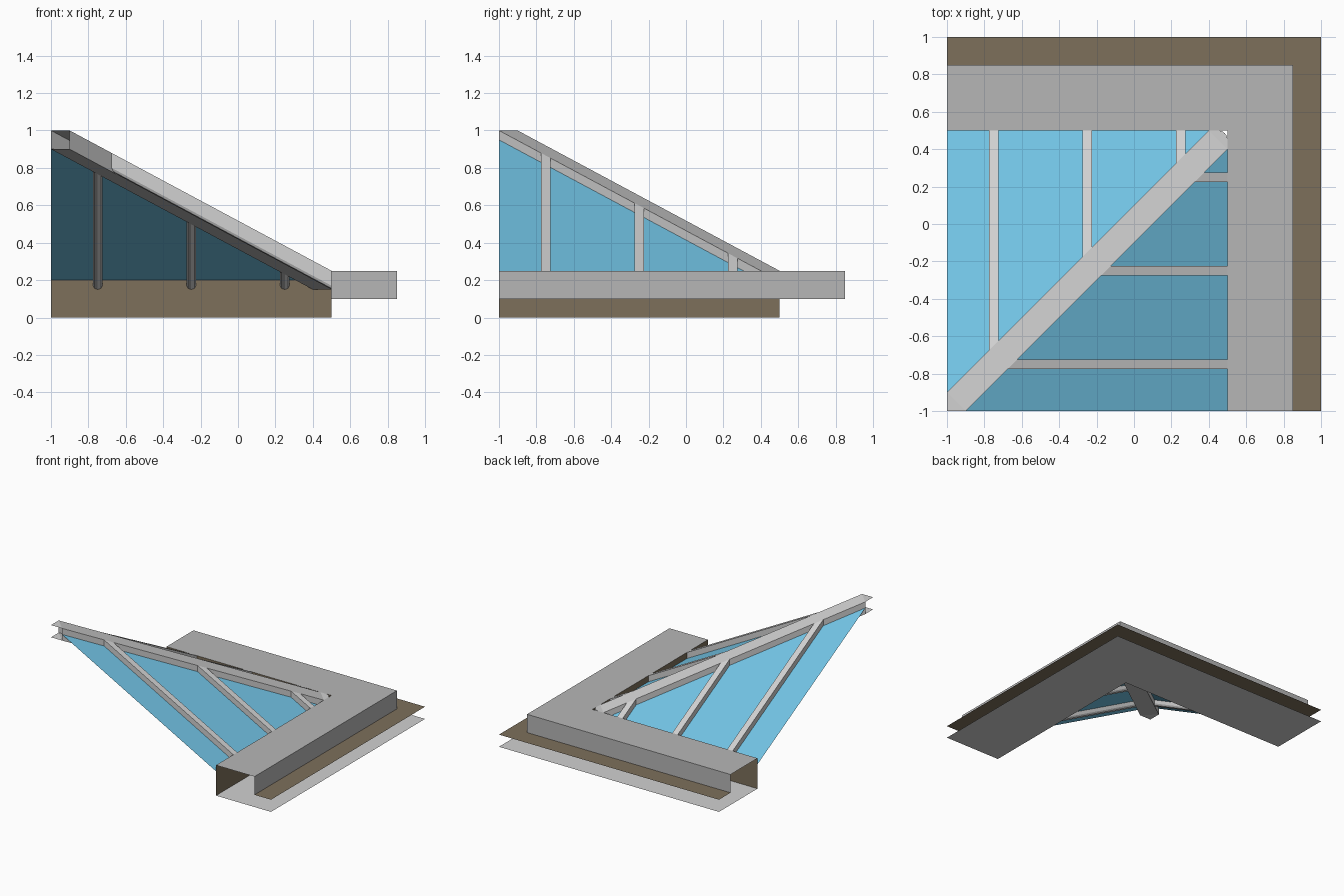
import bpy, bmesh, math

if "Cube" in bpy.data.objects:
    bpy.data.objects.remove(bpy.data.objects["Cube"])

def material(name, rgb):
    m = bpy.data.materials.new(name)
    m.diffuse_color = (*rgb, 1)
    m.use_nodes = True
    m.node_tree.nodes["Principled BSDF"].inputs["Base Color"].default_value = m.diffuse_color
    return m

LIGHT = material("light metal", (0.64, 0.64, 0.64))
GREY = material("grey metal", (0.47, 0.47, 0.47))
WOOD = material("brown board", (0.205, 0.16, 0.105))
GLASS = material("blue glass", (0.165, 0.54, 0.77))

SLOPE = 0.75 / 1.4

def glass_z(d):
    """Height of the glazing plane at distance d along its own axis."""
    return 0.2 + SLOPE * (0.5 - d)

def make(name, faces, mat):
    bm = bmesh.new()
    for f in faces:
        bm.faces.new([bm.verts.new(p) for p in f])
    bmesh.ops.remove_doubles(bm, verts=bm.verts[:], dist=1e-5)
    me = bpy.data.meshes.new(name)
    bm.to_mesh(me)
    bm.free()
    me.materials.append(mat)
    ob = bpy.data.objects.new(name, me)
    bpy.context.collection.objects.link(ob)
    return ob

def swap(faces):
    """Mirror across the diagonal x = y, keeping normals outward."""
    return [[(y, x, z) for x, y, z in reversed(f)] for f in faces]

def corner_strip(name, profile, mat):
    """Sweep an (offset, z) profile along both arms of the mitred corner."""
    arm = []
    for (a, za), (b, zb) in zip(profile, profile[1:]):
        arm.append([(a, -1, za), (b, -1, zb), (b, b, zb), (a, a, za)])
    make(name, arm + swap(arm), mat)

# kerb around the corner
corner_strip("kerb_cover", [(0.5, 0.25), (0.85, 0.25), (0.85, 0.1)], GREY)
corner_strip("inner_board", [(0.5, 0), (0.5, 0.25)], WOOD)
corner_strip("outer_ledge", [(0.85, 0.1), (1, 0.1)], WOOD)
corner_strip("base_plate", [(1, 0), (0.5, 0)], LIGHT)

# glass panes, one on each slope
pane = [[(-0.9, -1, glass_z(-0.9)), (0.5, -1, 0.2), (0.5, 0.4, 0.2)]]
make("right_glass", pane, GLASS)
make("back_glass", swap(pane), GLASS)

# glazing bars: flat on top, rounded underneath, cut along the hip
W = 0.025
section = [(W, 0.05), (-W, 0.05), (-W, -0.03)]
section += [(-W * math.cos(t), -0.03 - 0.02 * math.sin(t))
            for t in (math.pi / 4, math.pi / 2, 3 * math.pi / 4)]
section += [(W, -0.03)]
for i, c in enumerate((-0.75, -0.25, 0.25)):
    near = [(c + s + 0.1, c + s, glass_z(c + s + 0.1) + h) for s, h in section]
    far = [(0.5, c + s, 0.2 + h) for s, h in section]
    n = len(section)
    bar = [[near[k], near[(k + 1) % n], far[(k + 1) % n], far[k]] for k in range(n)]
    bar.append(far)
    make(f"right_bar_{i + 1}", bar, LIGHT)
    make(f"back_bar_{i + 1}", swap(bar), LIGHT)

# hip beam: hollow, open at the upper end, rounded at the lower end
R = 0.05
nose = [(0.5, 0.4)]
nose += [(0.45 + R * math.cos(t), 0.45 + R * math.sin(t))
         for t in [k * math.pi / 12 for k in range(7)]]
nose += [(0.4, 0.5)]
upper_r, upper_l, tip = (-0.9, -1), (-1, -0.9), (-1, -1)

def at(p, z):
    return (p[0], p[1], z)

beam = []
for hi, lo, flip in ((1.0, 0.25, False), (0.9, 0.15, True)):
    sheet = [
        [at(tip, hi), at(upper_r, hi), at(upper_l, hi)],
        [at(upper_r, hi), at(nose[0], lo), at(nose[-1], lo), at(upper_l, hi)],
        [at(p, lo) for p in nose],
    ]
    beam += [f[::-1] for f in sheet] if flip else sheet
side = [[at(upper_r, 0.9), at(nose[0], 0.15), at(nose[0], 0.25), at(upper_r, 1.0)]]
beam += side + swap(side)
for a, b in zip(nose, nose[1:]):
    beam.append([at(a, 0.15), at(b, 0.15), at(b, 0.25), at(a, 0.25)])
make("hip_beam", beam, LIGHT)
